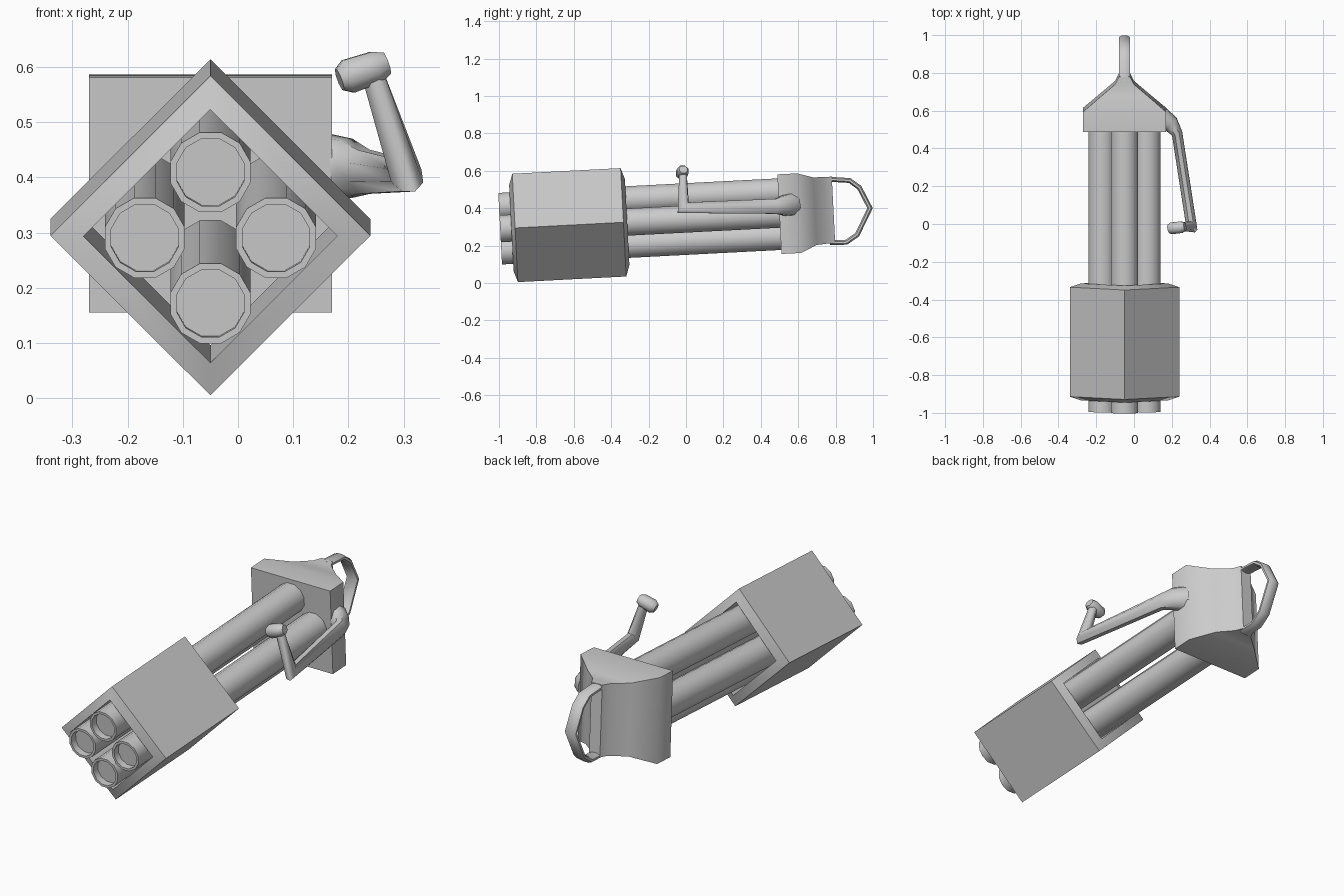
import bpy
import bmesh
from math import atan, cos, pi, radians, sin, sqrt
from mathutils import Matrix, Vector

if "Cube" in bpy.data.objects:
    bpy.data.objects.remove(bpy.data.objects["Cube"])

# Single grey metal
GREY = (0.6, 0.6, 0.6, 1)
metal = bpy.data.materials.new("grey_metal")
metal.use_nodes = True
metal.diffuse_color = GREY
shader = next(n for n in metal.node_tree.nodes if n.type == "BSDF_PRINCIPLED")
shader.inputs["Base Color"].default_value = GREY

# The barrels, shroud and housing share one slightly raised axis
TILT = Matrix.Translation((-0.05, 0, 0.342)) @ Matrix.Rotation(atan(0.052), 4, "X")


def skin(name, rings, matrix=None, closed=False):
    """Bridge rings of points into a mesh, capped unless it closes on itself."""
    bm = bmesh.new()
    loops = [[bm.verts.new(p) for p in ring] for ring in rings]
    n = len(loops[0])
    pairs = list(zip(loops, loops[1:]))
    if closed:
        pairs.append((loops[-1], loops[0]))
    else:
        bm.faces.new(loops[0])
        bm.faces.new(loops[-1])
    for a, b in pairs:
        for i in range(n):
            j = (i + 1) % n
            bm.faces.new((a[i], a[j], b[j], b[i]))
    bmesh.ops.recalc_face_normals(bm, faces=bm.faces)
    mesh = bpy.data.meshes.new(name)
    bm.to_mesh(mesh)
    bm.free()
    mesh.materials.append(metal)
    obj = bpy.data.objects.new(name, mesh)
    bpy.context.collection.objects.link(obj)
    if matrix:
        obj.matrix_world = matrix
    bpy.ops.object.select_all(action="DESELECT")
    obj.select_set(True)
    bpy.context.view_layer.objects.active = obj
    bpy.ops.object.shade_smooth_by_angle(angle=radians(50))
    return obj


def stack(name, sections, sides, phase=0, center=(0, 0), closed=False):
    """Polygon sections (y, x radius, z radius, z shift) along the tilted axis."""
    rings = []
    for y, rx, rz, dz in sections:
        angles = [phase + 2 * pi * i / sides for i in range(sides)]
        rings.append([(center[0] + rx * cos(a), y, center[1] + dz + rz * sin(a))
                      for a in angles])
    return skin(name, rings, TILT, closed)


def sweep(name, path, up, sides=8):
    """Sweep an oval along (point, side radius, normal radius) with mitred bends."""
    pts = [Vector(p) for p, _, _ in path]
    rings = []
    for k, (_, ra, rb) in enumerate(path):
        before = (pts[k] - pts[k - 1]).normalized() if k else None
        after = (pts[k + 1] - pts[k]).normalized() if k + 1 < len(pts) else None
        before, after = before or after, after or before
        tangent = (before + after).normalized()
        bend = (after - before).normalized()
        stretch = 1 / tangent.dot(after) - 1
        side = Vector(up).cross(tangent).normalized()
        normal = tangent.cross(side)
        ring = []
        for i in range(sides):
            a = 2 * pi * (i + 0.5) / sides
            off = (side * cos(a) * ra + normal * sin(a) * rb) / cos(pi / sides)
            ring.append(pts[k] + off + bend * off.dot(bend) * stretch)
        rings.append(ring)
    return skin(name, rings)


# Four barrels with recessed muzzles
for label, x, z in (("top", 0, 1), ("bottom", 0, -1), ("left", 1, 0), ("right", -1, 0)):
    stack("barrel_" + label,
          [(y, r, r, 0) for y, r in ((-0.96, 0.063), (-0.995, 0.063),
                                     (-0.995, 0.075), (0.52, 0.075))],
          12, pi / 12, (x * 0.119, z * 0.119))

# Diamond shroud, open right through, with bevelled rims
stack("diamond_shroud",
      [(y, r, r, 0) for y, r in ((-0.915, 0.29), (-0.335, 0.29),
                                 (-0.315, 0.23), (-0.935, 0.23))],
      4, closed=True)

# Rear housing: square plate narrowing to an upright edge
q = sqrt(2)
stack("rear_housing",
      [(y, hx * q, hz * q, dz) for y, hx, hz, dz in (
          (0.5, 0.22, 0.213, 0), (0.605, 0.22, 0.213, 0),
          (0.69, 0.12, 0.181, 0.006), (0.75, 0.05, 0.178, 0.008),
          (0.79, 0.03, 0.178, 0.008))],
      4, pi / 4)

# Rear loop handle
loop = ((0.76, 0.555), (0.875, 0.548), (0.927, 0.51), (0.984, 0.40),
        (0.915, 0.258), (0.857, 0.218), (0.77, 0.215))
sweep("rear_handle", [((-0.05, y, z), 0.013, 0.03) for y, z in loop], (1, 0, 0))

# Side arm with upright grip
sweep("side_arm", [
    ((0.14, 0.565, 0.42), 0.06, 0.055),
    ((0.195, 0.53, 0.415), 0.054, 0.042),
    ((0.228, 0.48, 0.41), 0.04, 0.028),
    ((0.305, -0.015, 0.403), 0.028, 0.028),
    ((0.243, -0.016, 0.59), 0.02, 0.02)], (1, 0, 0))

# Knob on the grip
sweep("grip_knob", [
    ((0.184, -0.026, 0.577), 0.022, 0.02),
    ((0.2, -0.023, 0.583), 0.031, 0.031),
    ((0.25, -0.017, 0.6), 0.031, 0.029),
    ((0.27, -0.014, 0.607), 0.022, 0.02)], (0, 0, 1))
